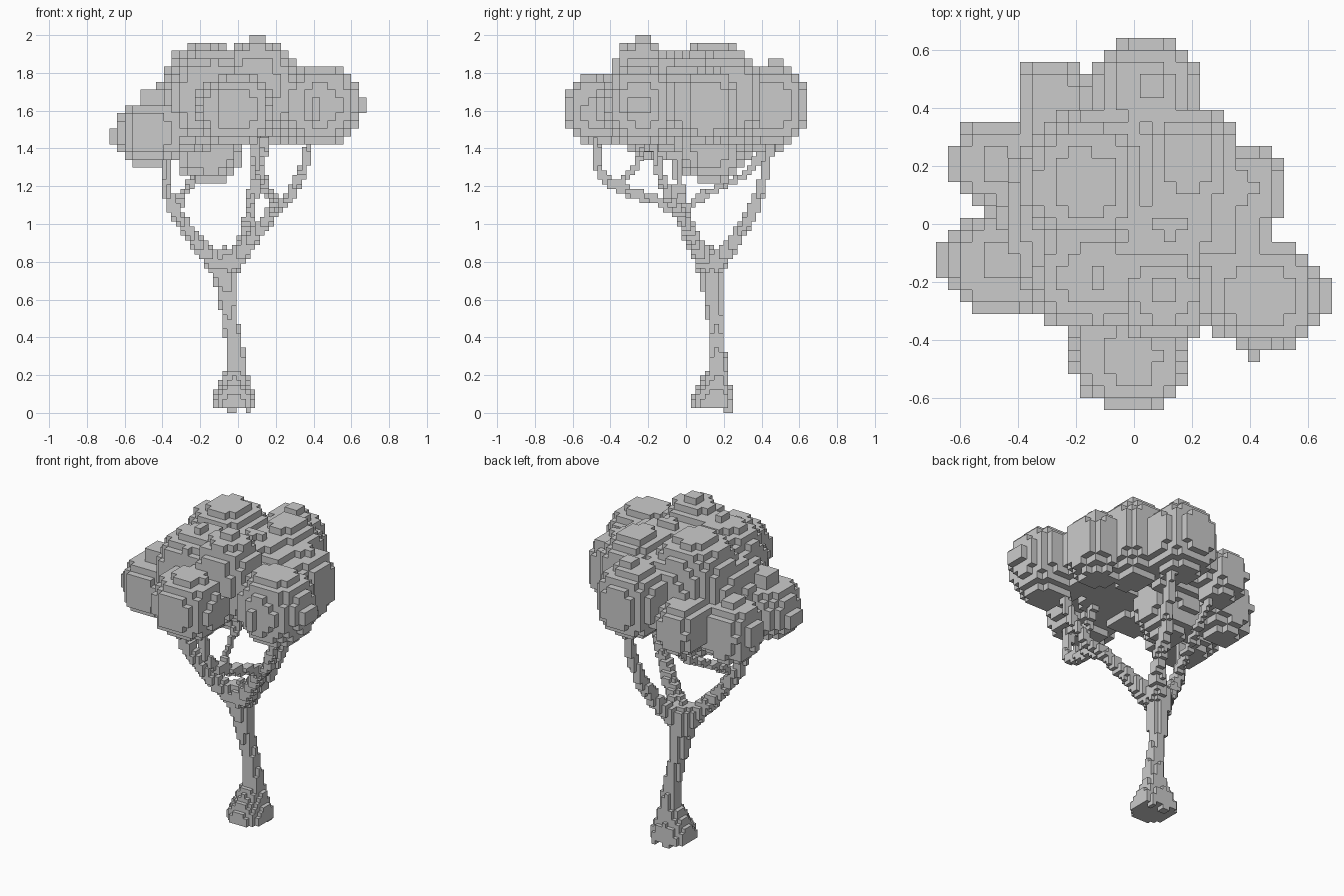
import bpy, bmesh, math
from mathutils import Vector

grey = bpy.data.materials.new("stone_grey")
grey.diffuse_color = (0.6, 0.6, 0.6, 1)


def voxel_object(name, cells, size, origin):
    """Outer skin of a set of grid cells; cell (0,0,0) is centred on origin."""
    bm = bmesh.new()
    verts = {}

    def corner(p):
        if p not in verts:
            verts[p] = bm.verts.new([origin[i] + (p[i] - 0.5) * size for i in range(3)])
        return verts[p]

    for c in sorted(cells):
        for axis in range(3):
            for side in (0, 1):
                n = list(c)
                n[axis] += 2 * side - 1
                if tuple(n) in cells:
                    continue
                quad = []
                for a, b in ((0, 0), (1, 0), (1, 1), (0, 1)):
                    p = list(c)
                    p[axis] += side
                    p[(axis + 1) % 3] += a
                    p[(axis + 2) % 3] += b
                    quad.append(corner(tuple(p)))
                bm.faces.new(quad if side else quad[::-1])
    me = bpy.data.meshes.new(name)
    bm.to_mesh(me)
    bm.free()
    me.materials.append(grey)
    ob = bpy.data.objects.new(name, me)
    bpy.context.collection.objects.link(ob)
    return ob


def fill(cells, size, origin, lo, hi, inside):
    """Add every cell between lo and hi whose centre passes the test."""
    r = [range(math.floor((lo[i] - origin[i]) / size),
               math.ceil((hi[i] - origin[i]) / size) + 1) for i in range(3)]
    for i in r[0]:
        for j in r[1]:
            for k in r[2]:
                p = Vector((origin[0] + i * size, origin[1] + j * size, origin[2] + k * size))
                if p.z > 0 and inside(p):
                    cells.add((i, j, k))


# Leaf clumps: x range, y range, z range of rounded boxes
LEAF = 0.0413
LEAF_O = (0, 0, 2.0 - LEAF / 2)
clumps = [
    ((0.23, 0.64), (-0.43, -0.05), (1.42, 1.84)),    # front right
    ((-0.21, 0.18), (-0.64, -0.27), (1.42, 1.79)),   # front
    ((-0.08, 0.28), (-0.40, -0.06), (1.50, 1.97)),   # peak
    ((-0.36, 0.10), (-0.38, 0.02), (1.42, 1.92)),    # front left
    ((-0.64, -0.28), (-0.32, 0.05), (1.32, 1.65)),   # left
    ((-0.63, -0.30), (0.06, 0.36), (1.30, 1.65)),    # left rear
    ((-0.41, -0.15), (0.26, 0.57), (1.38, 1.68)),    # rear left
    ((-0.15, 0.23), (0.28, 0.64), (1.42, 1.84)),     # rear
    ((-0.40, 0.06), (-0.09, 0.37), (1.40, 1.96)),    # crown
    ((-0.33, 0.02), (-0.04, 0.30), (1.22, 1.62)),    # hanging clump
    ((0.00, 0.37), (0.02, 0.41), (1.42, 1.92)),      # right rear
    ((0.20, 0.53), (-0.04, 0.28), (1.42, 1.82)),     # right
    ((-0.08, 0.32), (-0.16, 0.14), (1.46, 1.90)),    # middle
    ((-0.30, 0.16), (0.12, 0.42), (1.42, 1.84)),     # rear middle
    ((0.14, 0.48), (-0.24, 0.20), (1.46, 1.82)),     # right filler
    ((-0.46, -0.10), (-0.28, 0.32), (1.36, 1.80)),   # left filler
    ((-0.26, 0.34), (-0.38, 0.10), (1.46, 1.78)),    # underside filler
]
leaves = set()
for box in clumps:
    mid = [(a + b) / 2 for a, b in box]
    half = [(b - a) / 2 for a, b in box]
    fill(leaves, LEAF, LEAF_O, [b[0] for b in box], [b[1] for b in box],
         lambda p: sum(abs((p[i] - mid[i]) / half[i]) ** 2.4 for i in range(3)) < 1)
# Single tufts that break the outline: centre and half width
for x, y, z, w in ((0.41, -0.45, 1.60, 0.03), (0.10, -0.23, 1.96, 0.04), (-0.62, -0.12, 1.46, 0.06),
                   (-0.62, 0.25, 1.46, 0.03), (0.62, -0.25, 1.62, 0.06), (0.06, 0.48, 1.82, 0.05),
                   (-0.46, -0.12, 1.66, 0.06), (-0.13, -0.18, 1.90, 0.03), (-0.48, 0.2, 1.64, 0.05)):
    fill(leaves, LEAF, LEAF_O, (x - .1, y - .1, z - .1), (x + .1, y + .1, z + .1),
         lambda p: abs(p.x - x) < w and abs(p.y - y) < w and abs(p.z - z) < .05 and p.z < 2)
voxel_object("foliage", leaves, LEAF, LEAF_O)

# Wood: paths of (x, y, z, radius)
WOOD = 0.0247
WOOD_O = (-0.02, 0.137, WOOD / 2)


def limb(cells, path):
    for a, b in zip(path, path[1:]):
        pa, pb = Vector(a[:3]), Vector(b[:3])
        d = pb - pa

        def inside(p):
            t = min(1, max(0, (p - pa).dot(d) / d.length_squared))
            return (p - pa - d * t).length < a[3] + (b[3] - a[3]) * t

        r = max(a[3], b[3])
        fill(cells, WOOD, WOOD_O, [min(a[i], b[i]) - r for i in range(3)],
             [max(a[i], b[i]) + r for i in range(3)], inside)


trunk = set()
limb(trunk, [(0.0, 0.17, 0.17, 0.06), (-0.015, 0.165, 0.33, 0.046),
             (-0.04, 0.155, 0.48, 0.04), (-0.06, 0.14, 0.62, 0.05),
             (-0.07, 0.13, 0.74, 0.065), (-0.07, 0.13, 0.81, 0.07)])
# Flared root, stepping out toward the front
fill(trunk, WOOD, WOOD_O, (-0.15, 0, 0), (0.12, 0.27, 0.25),
     lambda p: 0.025 < p.z < 0.22
     and (abs(p.x + 0.02) / 0.12) ** 2.2 + (abs(p.y - 0.175) / (0.155 if p.y < 0.175 else 0.08)) ** 2.2
     < (1 - max(0, p.z - 0.07) * 3.6) ** 2.2)
fill(trunk, WOOD, WOOD_O, (-0.1, 0.1, 0), (0.1, 0.27, 0.03),
     lambda p: p.z < 0.025 and 0.2 < p.y < 0.25 and (-0.06 < p.x < -0.01 or 0.04 < p.x < 0.07))
voxel_object("trunk", trunk, WOOD, WOOD_O)

limbs = {
    "left_branch": [
        [(-0.09, 0.12, 0.76, 0.055), (-0.23, 0.03, 0.92, 0.038), (-0.33, -0.02, 1.06, 0.034),
         (-0.375, -0.035, 1.18, 0.028), (-0.385, -0.04, 1.30, 0.024), (-0.37, -0.04, 1.46, 0.022)],
        [(-0.33, -0.01, 1.07, 0.026), (-0.29, 0.10, 1.16, 0.022), (-0.25, 0.24, 1.22, 0.021),
         (-0.22, 0.33, 1.28, 0.02), (-0.22, 0.43, 1.40, 0.02)]],
    "front_branch": [
        [(-0.04, 0.11, 0.78, 0.055), (0.09, 0.03, 0.94, 0.038), (0.20, -0.05, 1.08, 0.034),
         (0.19, -0.16, 1.13, 0.027), (0.16, -0.27, 1.16, 0.027), (0.14, -0.38, 1.20, 0.027),
         (0.11, -0.46, 1.28, 0.022), (0.08, -0.48, 1.46, 0.022)],
        [(0.14, -0.38, 1.20, 0.022), (0.13, -0.27, 1.29, 0.02), (0.14, -0.19, 1.46, 0.02)],
        [(0.20, -0.05, 1.08, 0.03), (0.27, -0.09, 1.14, 0.028), (0.34, -0.14, 1.27, 0.024),
         (0.385, -0.18, 1.46, 0.024)]],
    "rear_branch": [
        [(-0.04, 0.16, 0.78, 0.055), (0.04, 0.26, 0.92, 0.036), (0.065, 0.35, 1.06, 0.032),
         (0.085, 0.40, 1.20, 0.027), (0.10, 0.43, 1.33, 0.024), (0.10, 0.46, 1.46, 0.022)]],
}
for name, paths in limbs.items():
    cells = set()
    for path in paths:
        limb(cells, path)
    voxel_object(name, cells - trunk, WOOD, WOOD_O)
